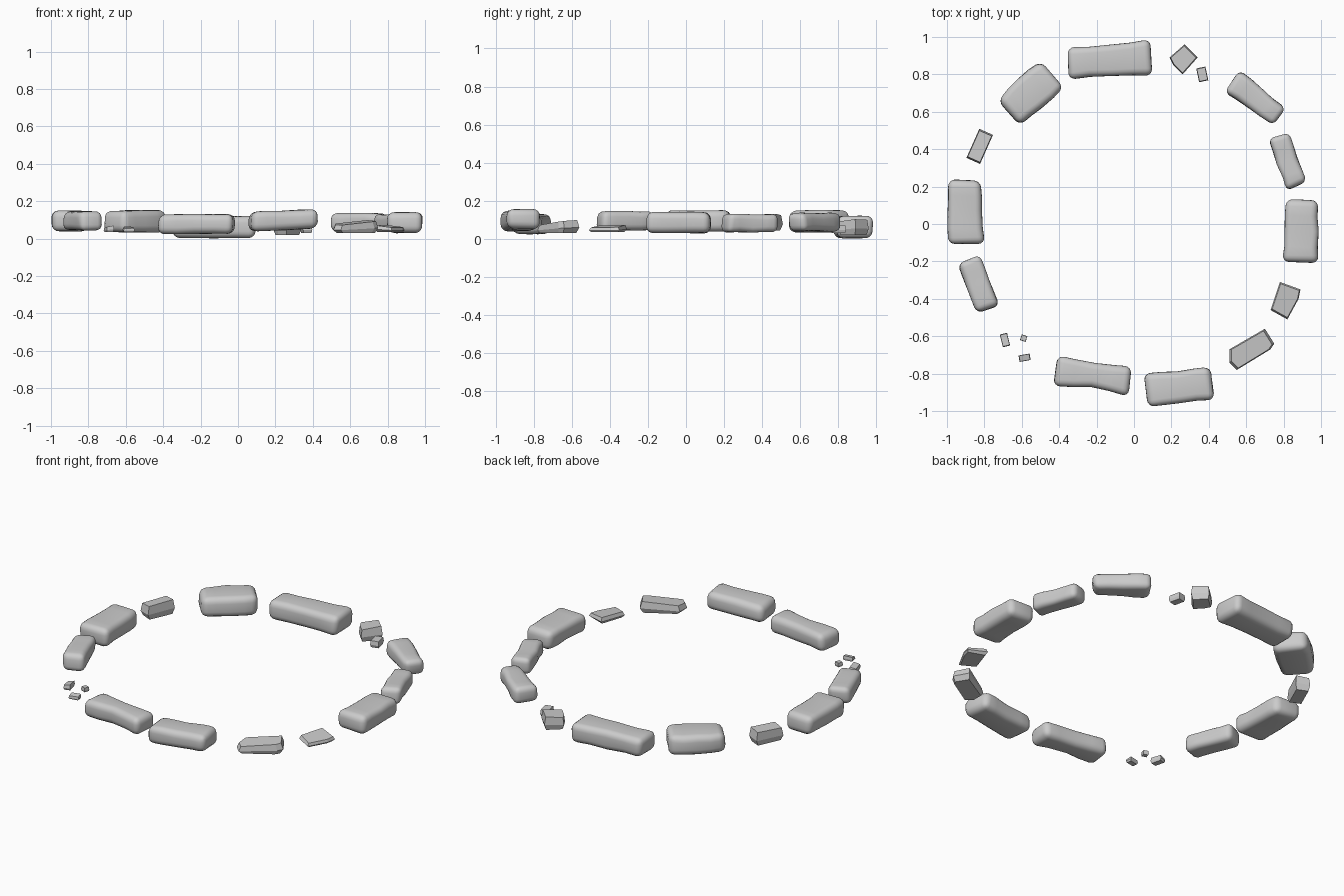
import bpy, bmesh, math, random
from mathutils import Matrix, Vector

cube = bpy.data.objects.get("Cube")
if cube:
    bpy.data.objects.remove(cube, do_unlink=True)

random.seed(4)
stone_grey = bpy.data.materials.new("stone_grey")
stone_grey.use_nodes = True
colour = (0.6, 0.6, 0.6, 1)
stone_grey.diffuse_color = colour
stone_grey.node_tree.nodes["Principled BSDF"].inputs["Base Color"].default_value = colour


def finish(name, bm):
    bmesh.ops.recalc_face_normals(bm, faces=bm.faces)
    mesh = bpy.data.meshes.new(name)
    bm.to_mesh(mesh)
    bm.free()
    mesh.materials.append(stone_grey)
    obj = bpy.data.objects.new(name, mesh)
    bpy.context.collection.objects.link(obj)
    return obj


def boulder(name, centre, size, turn, low, high, taper=0, waist=0, bend=0, rise=0, skew=0):
    """Worn stone: a box cut along its length, bent and pinched, with rounded edges."""
    length, width = size
    bm = bmesh.new()
    bmesh.ops.create_cube(bm, size=2)
    along = [e for e in bm.edges if abs(e.verts[0].co.x - e.verts[1].co.x) > 1]
    bmesh.ops.subdivide_edges(bm, edges=along, cuts=3, use_grid_fill=True)
    for v in bm.verts:
        t, side, up = v.co
        belly = 1 - t * t
        v.co.x = t * length / 2 + skew * side
        v.co.y = side * width / 2 * (1 + taper * t - waist * belly) + bend * belly
        v.co.z = (low + high) / 2 + up * (high - low) / 2 + rise * t
        v.co += Vector([random.uniform(-1, 1) * k for k in (0.008, 0.006, 0.003)])
    place = Matrix.Translation((*centre, 0)) @ Matrix.Rotation(math.radians(turn), 4, "Z")
    bm.transform(place)
    obj = finish(name, bm)
    bevel = obj.modifiers.new("worn_edges", "BEVEL")
    bevel.width = min(0.036, width * 0.25)
    bevel.segments = 4
    bevel.limit_method = "ANGLE"
    bevel.angle_limit = math.radians(45)
    for face in obj.data.polygons:
        face.use_smooth = True
    return obj


def shard(name, outline, low, high, slant=(0, 0), shrink=0.85):
    """Broken stone: an outline with a sloping top and an undercut base, all flat faces."""
    bm = bmesh.new()
    middle = sum((Vector(p) for p in outline), Vector((0, 0))) / len(outline)
    rings = []
    for scale, z, tilt in ((shrink, low, 0), (1, low * 0.6 + high * 0.4, 0.5), (0.9, high, 1)):
        ring = []
        for p in outline:
            arm = (Vector(p) - middle) * scale
            ring.append(bm.verts.new((*(middle + arm), z + tilt * arm.dot(Vector(slant)))))
        rings.append(ring)
    n = len(outline)
    for under, over in zip(rings, rings[1:]):
        for i in range(n):
            j = (i + 1) % n
            bm.faces.new((under[i], under[j], over[j], over[i]))
    bm.faces.new(rings[0])
    bm.faces.new(rings[-1])
    bmesh.ops.triangulate(bm, faces=[f for f in bm.faces if len(f.verts) > 4])
    return finish(name, bm)


def chip(name, centre, size, turn, low, high, slant=(0, 0)):
    """Small four-sided shard."""
    turned = Matrix.Rotation(math.radians(turn), 2)
    corners = [(-1, -1), (1, -1), (1, 1), (-1, 1)]
    outline = [Vector(centre) + turned @ Vector((a * size[0] / 2, b * size[1] / 2)) for a, b in corners]
    return shard(name, outline, low, high, slant)


# Rounded stones of the ring
boulder("back_stone", (-0.13, 0.875), (0.44, 0.18), 4, 0.004, 0.12, taper=0.08, waist=0.08)
boulder("back_right_stone", (-0.55, 0.695), (0.31, 0.18), 41, 0.035, 0.15, bend=0.01, waist=-0.12)
boulder("right_stone", (-0.9, 0.065), (0.34, 0.185), 91, 0.04, 0.15, taper=-0.06)
boulder("front_right_side_stone", (-0.833, -0.322), (0.29, 0.125), -69, 0.045, 0.145)
boulder("front_right_stone", (-0.222, -0.815), (0.4, 0.16), -8, 0.025, 0.13, waist=0.12, bend=0.008)
boulder("front_left_stone", (0.24, -0.87), (0.36, 0.18), 6, 0.045, 0.15, waist=0.08, rise=0.008)
boulder("left_stone", (0.895, -0.04), (0.335, 0.18), 89, 0.03, 0.14, taper=-0.08)
boulder("back_left_side_stone", (0.82, 0.338), (0.285, 0.115), -70, 0.035, 0.13)
boulder("back_left_stone", (0.65, 0.67), (0.315, 0.125), -37, 0.04, 0.135, taper=-0.12)

# Broken flat stones
shard("front_left_slab", [(0.7, -0.56), (0.51, -0.67), (0.51, -0.74), (0.55, -0.78), (0.73, -0.67), (0.75, -0.64)],
      0.03, 0.085, (0.05, 0.1))
shard("left_slab", [(0.78, -0.31), (0.73, -0.46), (0.82, -0.51), (0.88, -0.4), (0.89, -0.35)],
      0.035, 0.065, (-0.1, 0.06))
shard("back_rubble", [(0.27, 0.96), (0.19, 0.89), (0.21, 0.85), (0.26, 0.8), (0.34, 0.89)],
      0.02, 0.095, (0.1, 0.05))
chip("right_block", (-0.825, 0.415), (0.17, 0.08), 66, 0.045, 0.125, (0.1, 0))

# Loose chips
chip("back_chip", (0.365, 0.8), (0.05, 0.075), 12, 0.03, 0.07)
chip("front_chip_outer", (-0.69, -0.62), (0.04, 0.07), 14, 0.035, 0.065, (0.2, 0))
chip("front_chip_inner", (-0.59, -0.61), (0.032, 0.032), -18, 0.04, 0.065)
chip("front_chip_near", (-0.585, -0.715), (0.06, 0.035), 10, 0.035, 0.058, (0, 0.2))
